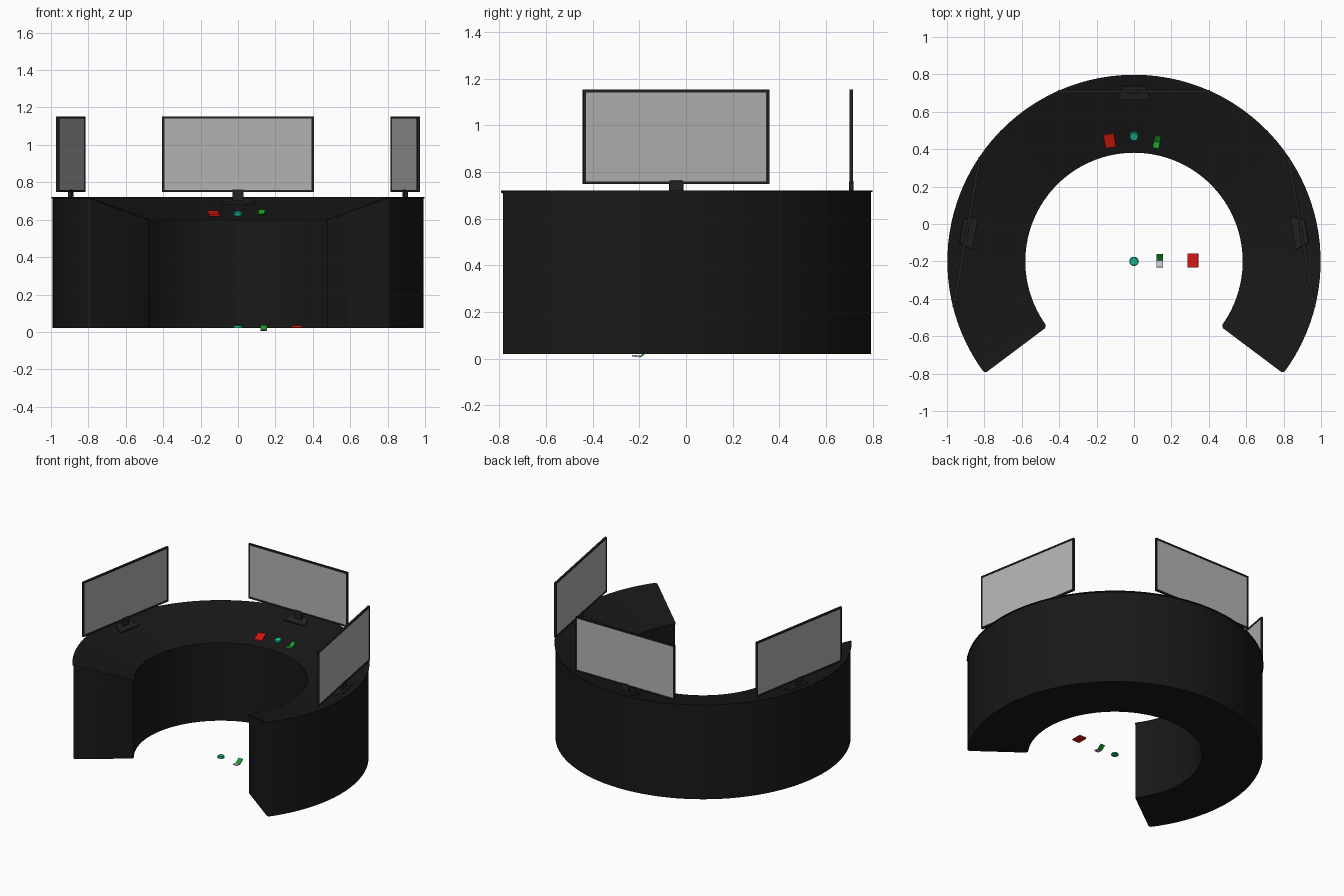
import bpy, bmesh
from math import radians, cos, sin
from mathutils import Matrix, Vector

if "Cube" in bpy.data.objects:
    bpy.data.objects.remove(bpy.data.objects["Cube"])

CY = -0.2                          # centre of the desk ring
R_IN, R_OUT = 0.585, 0.995
SLOPE = 0.12 / (R_OUT - R_IN)      # worktop falls towards the inside


def material(name, r, g, b):
    m = bpy.data.materials.new(name)
    m.diffuse_color = (r, g, b, 1)
    m.use_nodes = True
    m.node_tree.nodes["Principled BSDF"].inputs["Base Color"].default_value = m.diffuse_color
    return m


black = material("desk_black", 0.009, 0.009, 0.009)
frame_mat = material("frame_black", 0.016, 0.016, 0.016)
grey = material("screen_grey", 0.45, 0.45, 0.45)
red = material("red", 0.65, 0.01, 0.005)
green = material("green", 0.01, 0.35, 0.02)
teal = material("teal", 0.01, 0.45, 0.28)
white = material("white", 0.9, 0.9, 0.9)


def finish(name, bm, *mats, smooth=False):
    bmesh.ops.recalc_face_normals(bm, faces=bm.faces)
    me = bpy.data.meshes.new(name)
    bm.to_mesh(me)
    bm.free()
    for m in mats:
        me.materials.append(m)
    ob = bpy.data.objects.new(name, me)
    bpy.context.collection.objects.link(ob)
    if smooth:
        bpy.context.view_layer.objects.active = ob
        ob.select_set(True)
        bpy.ops.object.shade_smooth_by_angle(angle=radians(30))
        ob.select_set(False)
    return ob


def top_z(r):
    return 0.72 - (R_OUT - r) * SLOPE


def arc_solid(name, r0, r1, bottom, drop, extra, segs=72):
    """Ring sector with a sloping top and rounded end corners."""
    bm = bmesh.new()
    a0, a1 = radians(-36.6 - extra), radians(216.6 + extra)
    rings = []
    for i in range(segs + 1):
        a = a0 + (a1 - a0) * i / segs
        pts = []
        for r in (r0, r1):
            zt = top_z(r) - drop
            for z in (zt - bottom if bottom < 0.01 else 0.02, zt):
                pts.append(bm.verts.new((r * cos(a), CY + r * sin(a), z)))
        rings.append(pts)
    for p, q in zip(rings, rings[1:]):
        for i, j in ((0, 1), (1, 3), (3, 2), (2, 0)):
            bm.faces.new((p[i], p[j], q[j], q[i]))
    corners = []
    for p in (rings[0], rings[-1]):
        bm.faces.new((p[0], p[1], p[3], p[2]))
        corners += [bm.edges.get((p[0], p[1])), bm.edges.get((p[2], p[3]))]
    bmesh.ops.bevel(bm, geom=corners, offset=0.018, segments=4, profile=0.5,
                    affect='EDGES')
    return finish(name, bm, black, smooth=True)


def box(name, size, mat, place, bevel=0.0, back_scale=1.0):
    bm = bmesh.new()
    bmesh.ops.create_cube(bm, size=1, matrix=Matrix.Diagonal((*size, 1)))
    for v in bm.verts:
        if v.co.y > 0:
            v.co.x *= back_scale
    if bevel:
        bmesh.ops.bevel(bm, geom=bm.edges[:], offset=bevel, segments=2,
                        profile=0.5, affect='EDGES')
    bm.transform(place)
    return finish(name, bm, mat)


def at(x, y, z):
    return Matrix.Translation((x, y, z))


# Desk body and thin worktop lip
arc_solid("desk_body", R_IN, R_OUT - 0.003, 0.02, 0.004, 0)
arc_solid("worktop", R_IN - 0.004, R_OUT + 0.003, 0.006, 0, 0.3)


# Monitors, turned about the ring centre
def monitor(label, angle):
    turn = at(0, CY, 0) @ Matrix.Rotation(radians(angle), 4, 'Z')
    bm = bmesh.new()
    bmesh.ops.create_cube(bm, size=1, matrix=at(0, 0.908, 0.95)
                          @ Matrix.Diagonal((0.81, 0.015, 0.405, 1)))
    bm.normal_update()
    sides = [f for f in bm.faces if abs(f.normal.y) > 0.9]
    bmesh.ops.inset_individual(bm, faces=sides, thickness=0.016)
    bmesh.ops.inset_individual(bm, faces=sides, thickness=0.001, depth=-0.003)
    for f in sides:
        f.material_index = 1
    bm.transform(turn)
    finish(label + "_screen", bm, frame_mat, grey)
    box(label + "_neck", (0.06, 0.018, 0.075), frame_mat,
        turn @ at(0, 0.908, 0.725), 0.003)
    tilt = Matrix.Rotation(0.285, 4, 'X')
    box(label + "_base", (0.18, 0.078, 0.012), frame_mat,
        turn @ at(0, 0.9, top_z(0.9) + 0.005) @ tilt, 0.003, 0.7)


monitor("back", 0)
monitor("right", -80)
monitor("left", 80)


# Small gadgets: one set on the worktop, one on the floor
def red_box(label, place):
    box(label + "_red_box", (0.058, 0.076, 0.013), red, place, 0.003)


def button(label, place):
    bm = bmesh.new()
    for r, h, z in ((0.025, 0.009, 0), (0.021, 0.006, 0.006)):
        bmesh.ops.create_cone(bm, cap_ends=True, segments=32, radius1=r,
                              radius2=r * 0.96, depth=h, matrix=at(0, 0, z))
    bm.transform(place)
    finish(label + "_button", bm, teal, smooth=True)


def flip_phone(label, place, base_mat):
    lid = Matrix.Rotation(radians(38), 4, 'X') @ at(0, 0.021, 0)
    base = Matrix.Rotation(radians(-6), 4, 'X') @ at(0, -0.018, 0)
    box(label + "_phone_lid", (0.035, 0.042, 0.007), green, place @ lid, 0.0015)
    box(label + "_phone_base", (0.035, 0.038, 0.007), base_mat, place @ base,
        0.0015)


lean = Matrix.Rotation(0.285, 4, 'X')
red_box("desk", at(-0.13, 0.445, 0.632) @ Matrix.Rotation(0.18, 4, 'Z') @ lean)
button("desk", at(0, 0.47, 0.632) @ lean)
flip_phone("desk", at(0.123, 0.44, 0.627) @ Matrix.Rotation(-0.2, 4, 'Z'), green)
red_box("floor", at(0.315, -0.195, 0.028))
button("floor", at(0, CY, 0.026))
flip_phone("floor", at(0.137, -0.195, 0.0095), white)
